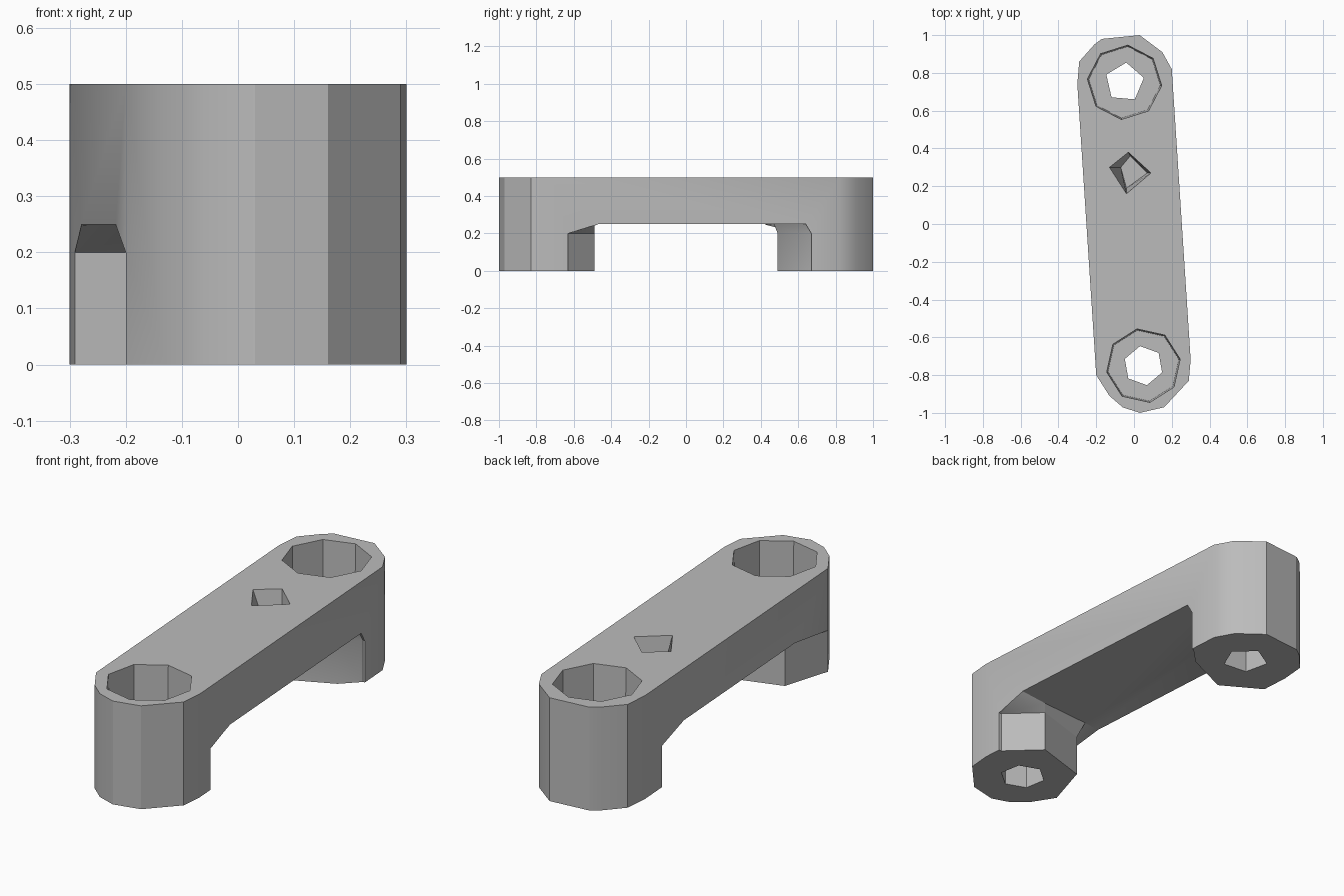
import bpy, bmesh, math

old = bpy.data.objects.get("Cube")
if old:
    bpy.data.objects.remove(old, do_unlink=True)

grey = bpy.data.materials.new("plain grey")
grey.use_nodes = True
colour = (0.5, 0.5, 0.5, 1)
grey.diffuse_color = colour
grey.node_tree.nodes["Principled BSDF"].inputs["Base Color"].default_value = colour


def loft(name, layers):
    """Closed solid through (outline, height) layers, bottom to top."""
    bm = bmesh.new()
    rings = [[bm.verts.new((x, y, z)) for x, y in pts] for pts, z in layers]
    bm.faces.new(rings[0][::-1])
    bm.faces.new(rings[-1])
    for low, high in zip(rings, rings[1:]):
        for i in range(len(low)):
            j = (i + 1) % len(low)
            bm.faces.new((low[i], low[j], high[j], high[i]))
    bmesh.ops.recalc_face_normals(bm, faces=bm.faces)
    mesh = bpy.data.meshes.new(name)
    bm.to_mesh(mesh)
    bm.free()
    mesh.materials.append(grey)
    obj = bpy.data.objects.new(name, mesh)
    bpy.context.collection.objects.link(obj)
    return obj


def ring(centre, radius, sides, turn):
    return [(centre[0] + radius * math.cos(math.radians(turn) + math.tau * i / sides),
             centre[1] + radius * math.sin(math.radians(turn) + math.tau * i / sides))
            for i in range(sides)]


def cut(target, cutter):
    cutter.hide_render = True
    mod = target.modifiers.new("cut", 'BOOLEAN')
    mod.operation = 'DIFFERENCE'
    mod.solver = 'EXACT'
    mod.object = cutter
    bpy.context.view_layer.objects.active = target
    bpy.ops.object.modifier_apply(modifier=mod.name)
    bpy.data.objects.remove(cutter, do_unlink=True)


# Handle body: slanted bar with faceted round ends
outline = [(-0.3, 0.74), (-0.2, -0.8), (-0.13, -0.91), (-0.06, -0.97), (0.03, -1),
           (0.16, -0.97), (0.29, -0.83), (0.3, -0.72), (0.2, 0.82), (0.15, 0.91),
           (0.03, 1), (-0.17, 0.98), (-0.21, 0.95), (-0.29, 0.86)]
handle = loft("handle", [(outline, 0), (outline, 0.5)])

# Underside gap between the posts, with sloped upper corners
gap_low = [(-0.4, -0.8), (-0.2, -0.8), (-0.13, -0.57), (0.13, -0.49), (0.28, -0.63),
           (0.4, -0.63), (0.4, 0.67), (0.2, 0.67), (0.12, 0.59), (-0.1, 0.49),
           (-0.29, 0.6), (-0.4, 0.6)]
gap_high = [(-0.4, -0.54), (-0.2, -0.52), (-0.13, -0.51), (0.13, -0.49), (0.29, -0.47),
            (0.4, -0.46), (0.4, 0.64), (0.2, 0.64), (0.12, 0.58), (-0.1, 0.47),
            (-0.29, 0.42), (-0.4, 0.41)]
cut(handle, loft("gap", [(gap_low, -0.1), (gap_low, 0.2), (gap_high, 0.25)]))

# Screw recesses and through holes in both posts
for centre, turn, sides in (((0.05, -0.75), 100, 6), ((-0.05, 0.75), 85, 5)):
    cut(handle, loft("recess", [(ring(centre, 0.19, 8, turn), 0.2),
                                (ring(centre, 0.2, 8, turn), 0.6)]))
    hole = ring(centre, 0.105, sides, turn)
    cut(handle, loft("hole", [(hole, -0.1), (hole, 0.3)]))

# Small blind pit on top
pit = [(-0.13, 0.3), (-0.04, 0.16), (0.09, 0.27), (-0.03, 0.38)]
pit_floor = [(-0.07, 0.3), (-0.04, 0.19), (0.07, 0.27), (-0.02, 0.36)]
cut(handle, loft("pit", [(pit_floor, 0.35), (pit, 0.5), (pit, 0.6)]))

bpy.ops.object.select_all(action='DESELECT')
handle.select_set(True)
bpy.context.view_layer.objects.active = handle
bpy.ops.object.shade_smooth_by_angle(angle=math.radians(30))
